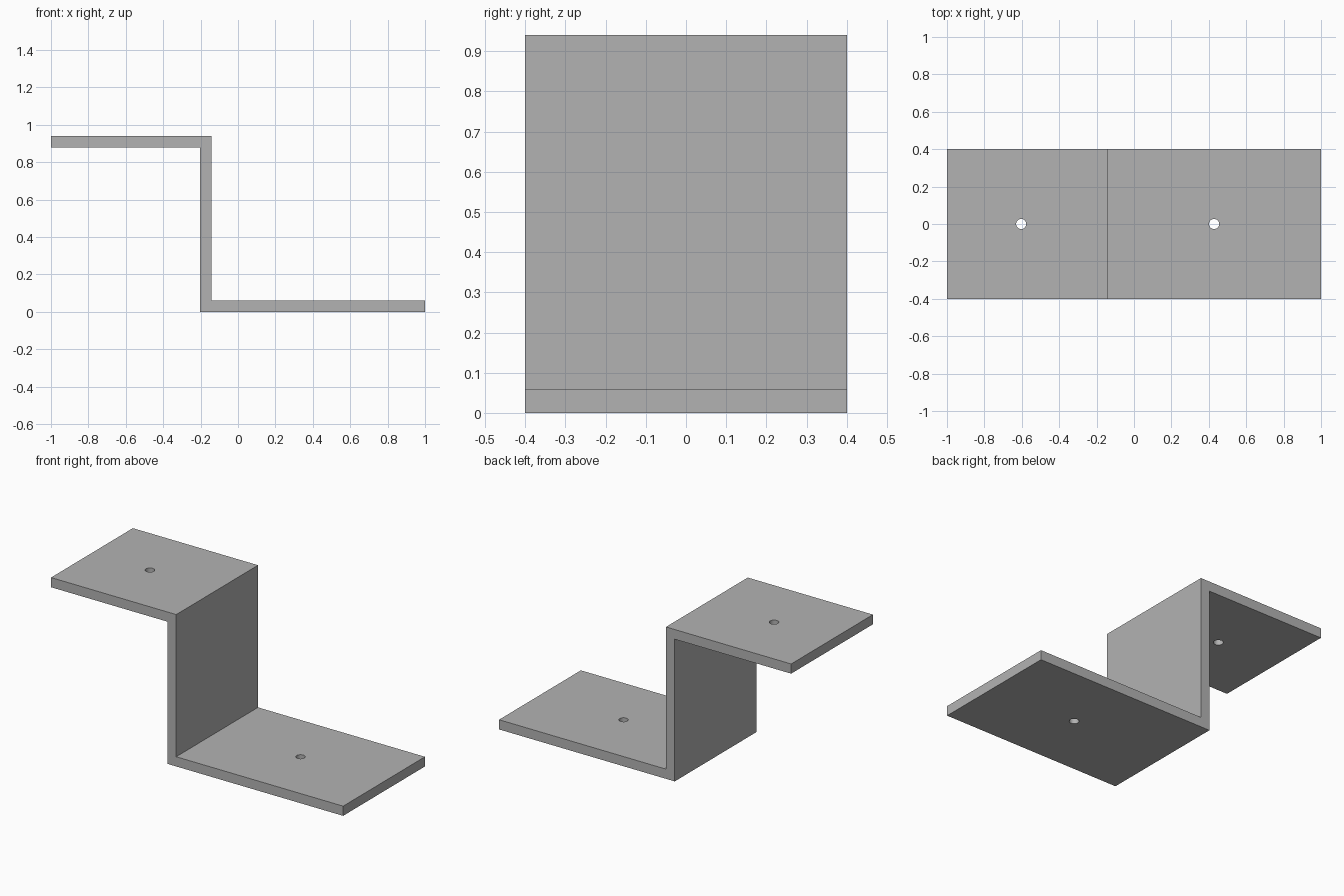
import bpy
import bmesh

cube = bpy.data.objects.get("Cube")
if cube:
    bpy.data.objects.remove(cube, do_unlink=True)

HALF_WIDTH = 0.4
HEIGHT = 0.94
THICK = 0.06
WALL_LEFT, WALL_RIGHT = -0.203, -0.143
HOLE_RADIUS = 0.027

grey = bpy.data.materials.new("grey metal")
grey.use_nodes = True
colour = (0.45, 0.45, 0.45, 1)
grey.diffuse_color = colour
grey.node_tree.nodes["Principled BSDF"].inputs["Base Color"].default_value = colour


def add_object(name, bm):
    mesh = bpy.data.meshes.new(name)
    bmesh.ops.recalc_face_normals(bm, faces=bm.faces)
    bm.to_mesh(mesh)
    bm.free()
    mesh.materials.append(grey)
    obj = bpy.data.objects.new(name, mesh)
    bpy.context.collection.objects.link(obj)
    return obj


# Z-shaped bracket: side profile extruded across the width
profile = [
    (-1, HEIGHT), (-1, HEIGHT - THICK), (WALL_LEFT, HEIGHT - THICK), (WALL_LEFT, 0),
    (1, 0), (1, THICK), (WALL_RIGHT, THICK), (WALL_RIGHT, HEIGHT),
]
bm = bmesh.new()
face = bm.faces.new([bm.verts.new((x, -HALF_WIDTH, z)) for x, z in profile])
extruded = bmesh.ops.extrude_face_region(bm, geom=[face])
moved = [v for v in extruded["geom"] if isinstance(v, bmesh.types.BMVert)]
bmesh.ops.translate(bm, verts=moved, vec=(0, 2 * HALF_WIDTH, 0))
bracket = add_object("z_bracket", bm)

# One round screw hole through each flange
for name, x, z in (("upper_hole_cutter", -0.603, HEIGHT - THICK / 2),
                   ("lower_hole_cutter", 0.428, THICK / 2)):
    bm = bmesh.new()
    bmesh.ops.create_cone(bm, cap_ends=True, segments=32, radius1=HOLE_RADIUS,
                          radius2=HOLE_RADIUS, depth=THICK * 3)
    cutter = add_object(name, bm)
    cutter.location = (x, 0, z)
    cutter.hide_render = True
    cutter.hide_viewport = True
    cut = bracket.modifiers.new(name, "BOOLEAN")
    cut.operation = "DIFFERENCE"
    cut.solver = "EXACT"
    cut.object = cutter

# Bake the holes, then smooth only their round walls
bpy.context.view_layer.update()
evaluated = bracket.evaluated_get(bpy.context.evaluated_depsgraph_get())
finished = bpy.data.meshes.new_from_object(evaluated)
bracket.modifiers.clear()
bracket.data = finished
for obj in list(bpy.data.objects):
    if obj.name.endswith("_cutter"):
        bpy.data.objects.remove(obj, do_unlink=True)

bpy.ops.object.select_all(action="DESELECT")
bracket.select_set(True)
bpy.context.view_layer.objects.active = bracket
bpy.ops.object.shade_smooth_by_angle()
